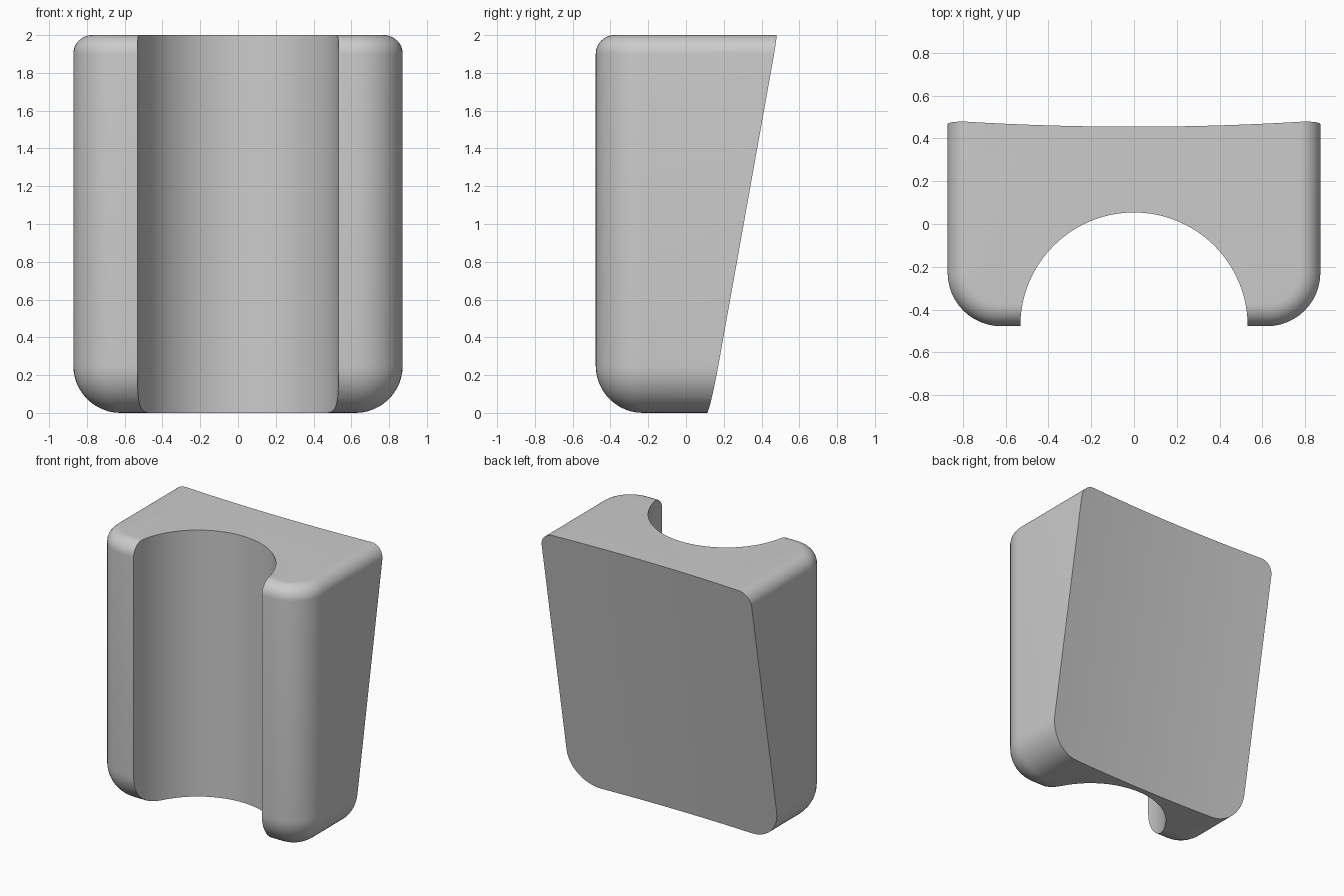
import bpy, bmesh
from math import sin, cos, pi

HALF_W, FRONT, BACK, HEIGHT = 0.872, -0.478, 0.7, 2.0
CORNER_R, TOP_R, BORE_R = 0.25, 0.1, 0.532
TILT, BACK_R, BACK_Y = 0.179, 13.0, 0.455
STEPS = 12

cube = bpy.data.objects.get("Cube")
if cube:
    bpy.data.objects.remove(cube, do_unlink=True)

grey = bpy.data.materials.new("plain grey")
grey.use_nodes = True
colour = (0.6, 0.6, 0.6, 1)
grey.diffuse_color = colour
grey.node_tree.nodes["Principled BSDF"].inputs["Base Color"].default_value = colour


def loft(name, rings):
    """Solid skinned through closed rings, capped at both ends."""
    bm = bmesh.new()
    loops = [[bm.verts.new(p) for p in ring] for ring in rings]
    for a, b in zip(loops, loops[1:]):
        for i in range(len(a)):
            j = (i + 1) % len(a)
            bm.faces.new((a[i], a[j], b[j], b[i]))
    bm.faces.new(loops[0][::-1])
    bm.faces.new(loops[-1])
    bmesh.ops.remove_doubles(bm, verts=bm.verts, dist=1e-5)
    bmesh.ops.recalc_face_normals(bm, faces=bm.faces)
    mesh = bpy.data.meshes.new(name)
    bm.to_mesh(mesh)
    bm.free()
    mesh.materials.append(grey)
    obj = bpy.data.objects.new(name, mesh)
    bpy.context.collection.objects.link(obj)
    return obj


def outline(inset, z):
    """Plan with rounded front corners, drawn in by the inset."""
    r = CORNER_R - inset
    right = []
    for i in range(STEPS + 1):
        a = pi / 2 * i / STEPS
        right.append((HALF_W - CORNER_R + r * sin(a), FRONT + CORNER_R - r * cos(a), z))
    right.append((HALF_W - inset, BACK, z))
    return right + [(-x, y, h) for x, y, h in reversed(right)]


# Block with a large rounding below and a small one above
angles = [pi / 2 * i / STEPS for i in range(STEPS + 1)]
rings = [outline(CORNER_R * (1 - sin(a)), CORNER_R * (1 - cos(a))) for a in angles]
rings += [outline(TOP_R * (1 - cos(a)), HEIGHT - TOP_R * (1 - sin(a))) for a in angles]
block = loft("grooved_block", rings)

# Round groove down the front
groove = loft("groove_cutter", [
    [(BORE_R * cos(2 * pi * i / 96), FRONT + BORE_R * sin(2 * pi * i / 96), z)
     for i in range(96)] for z in (-0.5, 2.5)])


# Leaning, slightly hollow back
def back_ring(z):
    xs = [-1.2 + 0.1 * i for i in range(25)]
    lean = BACK_Y + TILT * (z - HEIGHT)
    return [(x, lean + x * x / (2 * BACK_R), z) for x in xs] + [(1.2, 2, z), (-1.2, 2, z)]


back = loft("back_cutter", [back_ring(-0.5), back_ring(2.5)])

for cutter in (groove, back):
    cutter.hide_render = True
    cutter.hide_viewport = True
    cut = block.modifiers.new(cutter.name, "BOOLEAN")
    cut.operation = "DIFFERENCE"
    cut.solver = "EXACT"
    cut.object = cutter

# Apply the cuts, then smooth the curved faces
bpy.context.view_layer.update()
graph = bpy.context.evaluated_depsgraph_get()
final = bpy.data.meshes.new_from_object(block.evaluated_get(graph))
block.modifiers.clear()
block.data = final
for cutter in (groove, back):
    bpy.data.objects.remove(cutter, do_unlink=True)

bpy.ops.object.select_all(action="DESELECT")
block.select_set(True)
bpy.context.view_layer.objects.active = block
bpy.ops.object.shade_smooth_by_angle(angle=pi / 6)
